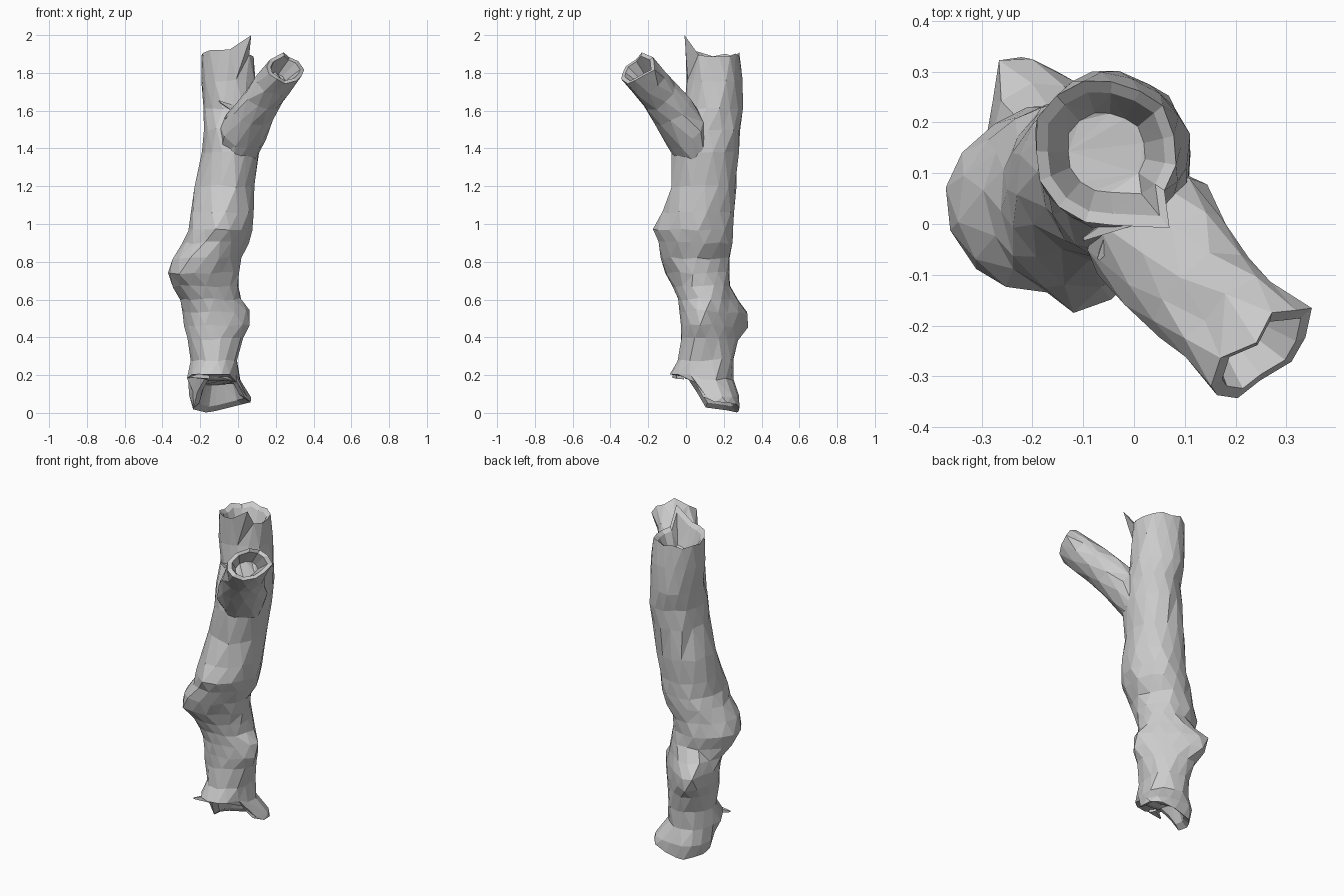
import bpy, bmesh, math, random
from mathutils import Vector

if "Cube" in bpy.data.objects:
    bpy.data.objects.remove(bpy.data.objects["Cube"])

random.seed(4)


def jitter(v, a):
    return v + Vector((random.uniform(-a, a), random.uniform(-a, a), random.uniform(-a, a)))


def scaled(ring, k, dz=0.0, flat_z=None):
    """Shrink a ring towards its middle, optionally flattening it to a height."""
    c = sum(ring, Vector()) / len(ring)
    out = [c + (p - c) * k + Vector((0, 0, dz)) for p in ring]
    if flat_z is not None:
        out = [Vector((p.x, p.y, flat_z + 0.3 * (p.z - c.z))) for p in out]
    return out


def loft(name, rings):
    bm = bmesh.new()
    loops = [[bm.verts.new(p) for p in r] for r in rings]
    n = len(loops[0])
    for a, b in zip(loops, loops[1:]):
        for i in range(n):
            j = (i + 1) % n
            bm.faces.new((a[i], a[j], b[j], b[i]))
    bm.faces.new(list(reversed(loops[0])))
    bm.faces.new(loops[-1])
    bmesh.ops.triangulate(bm, faces=bm.faces[:])
    bmesh.ops.recalc_face_normals(bm, faces=bm.faces[:])
    me = bpy.data.meshes.new(name)
    bm.to_mesh(me)
    bm.free()
    ob = bpy.data.objects.new(name, me)
    bpy.context.collection.objects.link(ob)
    return ob


# Trunk sections: height, x min, x max, y min, y max
SECTIONS = [
    (0.02, -.24, .02, .00, .28), (0.09, -.25, .01, -.02, .28),
    (0.18, -.265, .0, -.08, .25), (0.28, -.25, .0, -.045, .25),
    (0.39, -.26, .0, -.03, .25), (0.46, -.275, .0, -.03, .25),
    (0.53, -.28, .0, -.03, .25), (0.60, -.285, .0, -.04, .245),
    (0.67, -.30, .0, -.06, .23), (0.74, -.31, .0, -.09, .23),
    (0.82, -.305, .01, -.12, .23), (0.90, -.28, .05, -.12, .245),
    (0.97, -.26, .07, -.13, .25), (1.06, -.245, .08, -.11, .25),
    (1.20, -.225, .09, -.075, .265), (1.38, -.185, .11, -.07, .28),
    (1.50, -.18, .11, -.055, .29), (1.61, -.185, .105, -.01, .30),
    (1.76, -.195, .095, .0, .295), (1.90, -.195, .085, .005, .285),
]
# Knots: centre, push, radius
KNOTS = [
    ((-.31, .06, .74), (-.06, .0, 0), .11),
    ((-.27, -.08, .76), (-.045, -.04, 0), .10),
    ((-.12, -.13, .97), (0, -.04, 0), .09),
    ((.0, .08, .49), (.075, .0, .01), .09),
    ((-.19, .24, .50), (-.055, .095, 0), .10),
    ((.0, .18, .06), (.07, .03, 0), .10),
]
KNOTS = [(Vector(c), Vector(d), r) for c, d, r in KNOTS]
N = 15

trunk = []
for k, (z, x0, x1, y0, y1) in enumerate(SECTIONS):
    ring = []
    for i in range(N):
        a = 2 * math.pi * (i + 0.5 * (k % 2)) / N
        p = Vector(((x0 + x1) / 2 + math.cos(a) * (x1 - x0) * 0.51,
                    (y0 + y1) / 2 + math.sin(a) * (y1 - y0) * 0.51, z))
        p += sum((d * math.exp(-((p - c).length / r) ** 2) for c, d, r in KNOTS), Vector())
        p = jitter(p, 0.007)
        # slanted break at the foot
        if k < 3:
            cut = 0.2 * min(1, max(0, (0.11 - p.y) / 0.11)) + 0.25 * abs(p.x + 0.16)
            p.z = max(p.z if k else 0.0, min(cut, 0.18) + 0.012 * k)
        # ragged break at the top
        if k == len(SECTIONS) - 1:
            if p.y < 0.06:
                p.z = 1.95 + max(-0.03, 0.6 * p.x)
                p.y -= 0.01
            else:
                p.z = 1.895 - 0.15 * max(0, p.x) + random.uniform(-.015, .015)
        ring.append(p)
    trunk.append(ring)

# Spike on the top rim
rim = trunk[-1]
spike = min(rim, key=lambda p: (p - Vector((.06, .02, 1.95))).length)
spike.x, spike.y, spike.z = .07, -.008, 2.0

# Hollow foot and hollow top
foot = [scaled(trunk[0], 0.58, flat_z=0.16), scaled(trunk[0], 0.78, 0.015)]
top = [scaled(rim, 0.84, -0.02), scaled(rim, 0.55, flat_z=1.78)]
loft("trunk", foot + trunk + top)

# Branch: centre, half width, half height
BRANCH = [
    ((-.01, .05, 1.38), .11, .10), ((.03, .0, 1.49), .135, .115),
    ((.09, -.08, 1.60), .13, .10), ((.14, -.14, 1.675), .12, .092),
    ((.195, -.20, 1.75), .12, .09), ((.245, -.25, 1.81), .125, .085),
]
side = Vector((.68, .68, .22)).normalized()
along = Vector((.54, -.5, .66)).normalized()
up = along.cross(side).normalized()
branch = []
for k, (c, w, h) in enumerate(BRANCH):
    ring = []
    for i in range(11):
        a = 2 * math.pi * (i + 0.5 * (k % 2)) / 11
        p = Vector(c) + side * math.cos(a) * w + up * math.sin(a) * h
        p = jitter(p, 0.01)
        if k == len(BRANCH) - 1:
            p += along * (random.uniform(-.02, .02) + 0.035 * max(0, math.sin(a)))
        ring.append(p)
    branch.append(ring)
end = branch[-1]
branch += [scaled(end, 0.78), [p - along * 0.09 for p in scaled(end, 0.5)]]
loft("branch", branch)


def splinter(name, base, tip, r):
    base, tip = Vector(base), Vector(tip)
    d = (tip - base).normalized()
    s = d.orthogonal().normalized()
    t = d.cross(s)
    ring = [base + (s * math.cos(a) + t * math.sin(a)) * r
            for a in (0, math.pi / 2, math.pi, 3 * math.pi / 2)]
    loft(name, [ring, [tip + (p - base) * 0.15 for p in ring]])


# Torn wood in the crotch and at the lower lip
splinter("crotch_splinter_left", (.0, .02, 1.60), (-.10, -.03, 1.65), .03)
splinter("crotch_splinter_front", (-.03, .0, 1.57), (-.07, -.07, 1.56), .03)
splinter("lip_splinter", (-.16, -.03, .20), (-.25, -.07, .19), .03)
